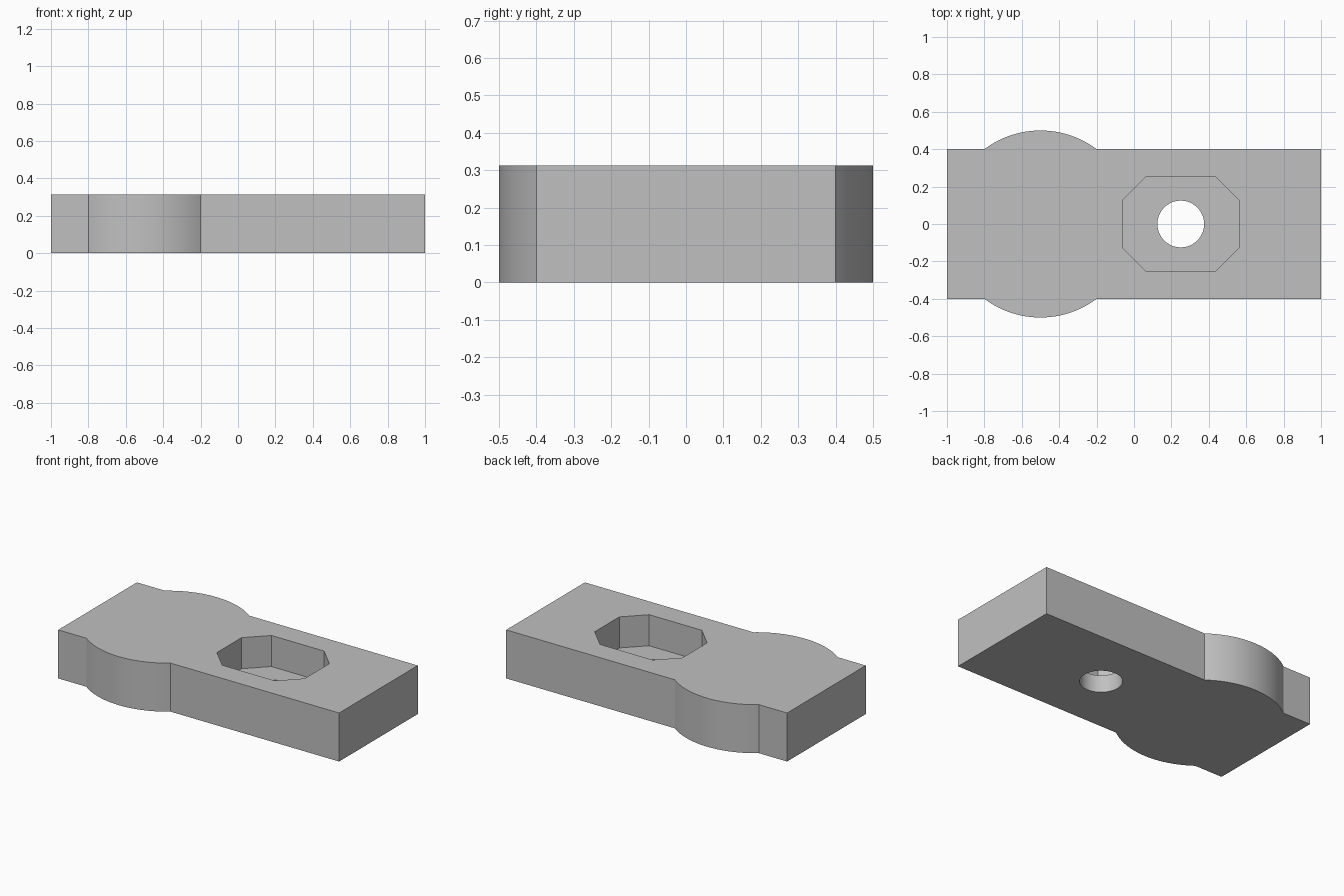
import bpy
import bmesh
import math

cube = bpy.data.objects.get("Cube")
if cube:
    bpy.data.objects.remove(cube)

HEIGHT = 0.3125
POCKET_DEPTH = 0.2
HOLE_X = 0.25
HALF_WIDTH = 0.4

grey = bpy.data.materials.new("plain grey")
grey.use_nodes = True
grey.diffuse_color = (0.53, 0.53, 0.53, 1)
grey.node_tree.nodes["Principled BSDF"].inputs["Base Color"].default_value = grey.diffuse_color


def prism(name, outline, bottom, top):
    """Extrude a flat outline between two heights."""
    bm = bmesh.new()
    base = bm.faces.new([bm.verts.new((x, y, bottom)) for x, y in outline])
    grown = bmesh.ops.extrude_face_region(bm, geom=[base])["geom"]
    verts = [v for v in grown if isinstance(v, bmesh.types.BMVert)]
    bmesh.ops.translate(bm, verts=verts, vec=(0, 0, top - bottom))
    bmesh.ops.recalc_face_normals(bm, faces=bm.faces)
    mesh = bpy.data.meshes.new(name)
    bm.to_mesh(mesh)
    bm.free()
    mesh.materials.append(grey)
    obj = bpy.data.objects.new(name, mesh)
    bpy.context.collection.objects.link(obj)
    return obj


def arc(cx, radius, start, end, steps):
    return [(cx + radius * math.cos(a), radius * math.sin(a))
            for a in (start + (end - start) * i / steps for i in range(steps + 1))]


# Plate: straight bar with a round bulge on each long side
rim = math.asin(HALF_WIDTH / 0.5)
front = [(-1, -HALF_WIDTH)] + arc(-0.5, 0.5, rim - math.pi, -rim, 24) + [(1, -HALF_WIDTH)]
back = [(x, -y) for x, y in reversed(front)]
plate = prism("plate", front + back, 0, HEIGHT)

# Cutters: eight-sided pocket from above and a round through hole
corner = [(0.3125, 0.125), (0.1875, 0.25)]
half = corner + [(-x, y) for x, y in reversed(corner)]
octagon = [(HOLE_X + s * x, s * y) for s in (1, -1) for x, y in half]
pocket = prism("pocket_cutter", octagon, HEIGHT - POCKET_DEPTH, HEIGHT + 0.1)
hole = prism("hole_cutter", arc(HOLE_X, 0.125, 0, math.tau, 64)[:-1], -0.1, HEIGHT + 0.2)

for cutter in (pocket, hole):
    cut = plate.modifiers.new(cutter.name, "BOOLEAN")
    cut.operation = "DIFFERENCE"
    cut.solver = "EXACT"
    cut.object = cutter

# Bake the cuts, then remove the cutters
bpy.ops.object.select_all(action="DESELECT")
plate.select_set(True)
bpy.context.view_layer.objects.active = plate
for name in [m.name for m in plate.modifiers]:
    bpy.ops.object.modifier_apply(modifier=name)
for cutter in (pocket, hole):
    bpy.data.objects.remove(cutter)

bpy.ops.object.shade_smooth_by_angle(angle=math.radians(25))
